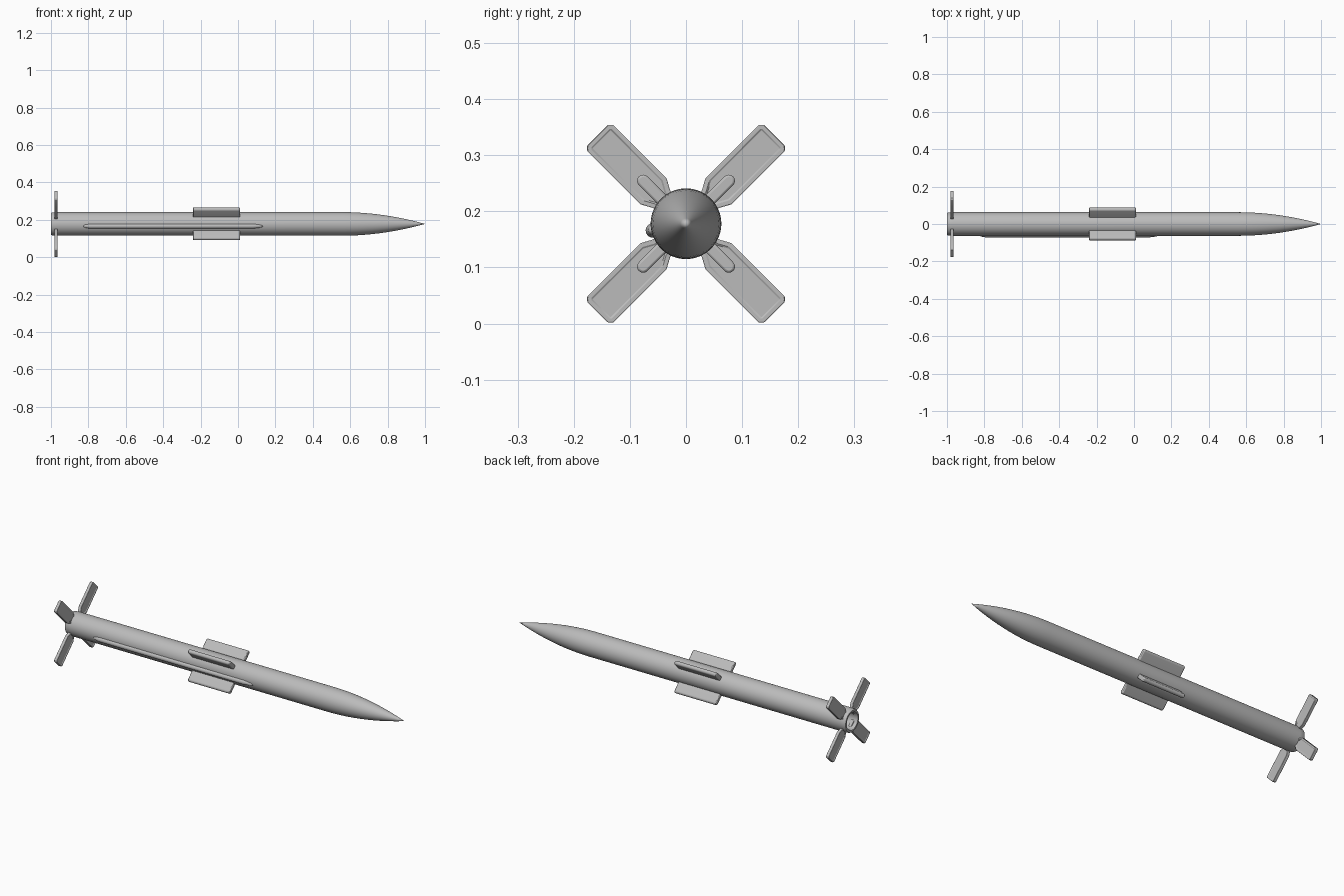
import bpy, bmesh
from math import cos, sin, pi, radians
from mathutils import Matrix

cube = bpy.data.objects.get("Cube")
if cube:
    bpy.data.objects.remove(cube, do_unlink=True)

AXIS = Matrix.Translation((0, 0, 0.178))
RADIUS = 0.063

grey = bpy.data.materials.new("light grey metal")
grey.use_nodes = True
grey.diffuse_color = (0.5, 0.5, 0.5, 1)
grey.node_tree.nodes["Principled BSDF"].inputs["Base Color"].default_value = (0.5, 0.5, 0.5, 1)


def finish(name, bm, angle=40, matrix=AXIS):
    """Turn a bmesh into a smooth shaded grey object."""
    bmesh.ops.recalc_face_normals(bm, faces=bm.faces)
    mesh = bpy.data.meshes.new(name)
    bm.to_mesh(mesh)
    bm.free()
    mesh.materials.append(grey)
    obj = bpy.data.objects.new(name, mesh)
    bpy.context.collection.objects.link(obj)
    obj.matrix_world = matrix
    bpy.ops.object.select_all(action='DESELECT')
    obj.select_set(True)
    bpy.context.view_layer.objects.active = obj
    bpy.ops.object.shade_smooth_by_angle(angle=radians(angle))
    return obj


def lathe(name, profile, sides, matrix=AXIS):
    """Revolve (x, radius) points about the x axis."""
    bm = bmesh.new()
    verts = [bm.verts.new((x, r, 0)) for x, r in profile]
    edges = [bm.edges.new(pair) for pair in zip(verts, verts[1:])]
    bmesh.ops.spin(bm, geom=verts + edges, cent=(0, 0, 0), axis=(1, 0, 0),
                   angle=2 * pi, steps=sides, use_merge=True)
    bmesh.ops.remove_doubles(bm, verts=bm.verts, dist=1e-5)
    return finish(name, bm, matrix=matrix)


def add_bevel(obj, width, segments):
    mod = obj.modifiers.new("rounded edges", 'BEVEL')
    mod.width = width
    mod.segments = segments
    mod.limit_method = 'ANGLE'
    mod.angle_limit = radians(40)


# Body tube with hollow nozzle at the rear and a curved pointed nose
nose = [(0.56 + 0.44 * t / 12, RADIUS * (1 - (t / 12) ** 1.95)) for t in range(13)]
body = [(-0.90, 0), (-0.90, 0.043), (-0.995, 0.045), (-1, 0.048),
        (-1, 0.058), (-0.995, 0.061), (-0.97, RADIUS)]
lathe("body", body + nose, 64)

# Cable conduit along the front side
lathe("cable_conduit", [(-0.83, 0), (-0.82, 0.008), (-0.79, 0.013), (0.08, 0.013),
                        (0.12, 0.008), (0.14, 0)], 16,
      Matrix.Translation((0, -0.059, 0.166)))


def tail_fin(name, matrix):
    """Paddle standing across the body axis, with a sunken panel on each face."""
    outline = [(0.040, 0.018), (0.062, 0.022), (0.082, 0.033), (0.216, 0.033), (0.223, 0.026)]
    outline += [(r, -t) for r, t in reversed(outline)]
    bm = bmesh.new()
    base = bm.faces.new([bm.verts.new((-0.982, t, r)) for r, t in outline])
    top = bmesh.ops.extrude_face_region(bm, geom=[base])["geom"]
    bmesh.ops.translate(bm, vec=(0.017, 0, 0),
                        verts=[g for g in top if isinstance(g, bmesh.types.BMVert)])
    bm.normal_update()
    sides = [f for f in bm.faces if len(f.verts) == len(outline)]
    for side in sides:
        bmesh.ops.inset_region(bm, faces=[side], thickness=0.008)
        bmesh.ops.inset_region(bm, faces=[side], thickness=0.003, depth=-0.002)
    obj = finish(name, bm, 30, matrix)
    add_bevel(obj, 0.002, 2)


def wing(name, matrix):
    """Short mid-body wing with a rounded tip."""
    half, tip = 0.011, 0.108
    outline = [(-half, 0.04)] + [(-half * cos(a * pi / 8), tip + half * sin(a * pi / 8))
                                 for a in range(9)] + [(half, 0.04)]
    bm = bmesh.new()
    base = bm.faces.new([bm.verts.new((-0.241, y, z)) for y, z in outline])
    top = bmesh.ops.extrude_face_region(bm, geom=[base])["geom"]
    bmesh.ops.translate(bm, vec=(0.251, 0, 0),
                        verts=[g for g in top if isinstance(g, bmesh.types.BMVert)])
    obj = finish(name, bm, 40, matrix)
    add_bevel(obj, 0.004, 2)


# Four tail fins and four wings in an X arrangement
for i, place in enumerate(("upper_back", "upper_front", "lower_front", "lower_back")):
    turn = AXIS @ Matrix.Rotation(radians(-45 + 90 * i), 4, 'X')
    tail_fin("tail_fin_" + place, turn)
    wing("wing_" + place, turn)
